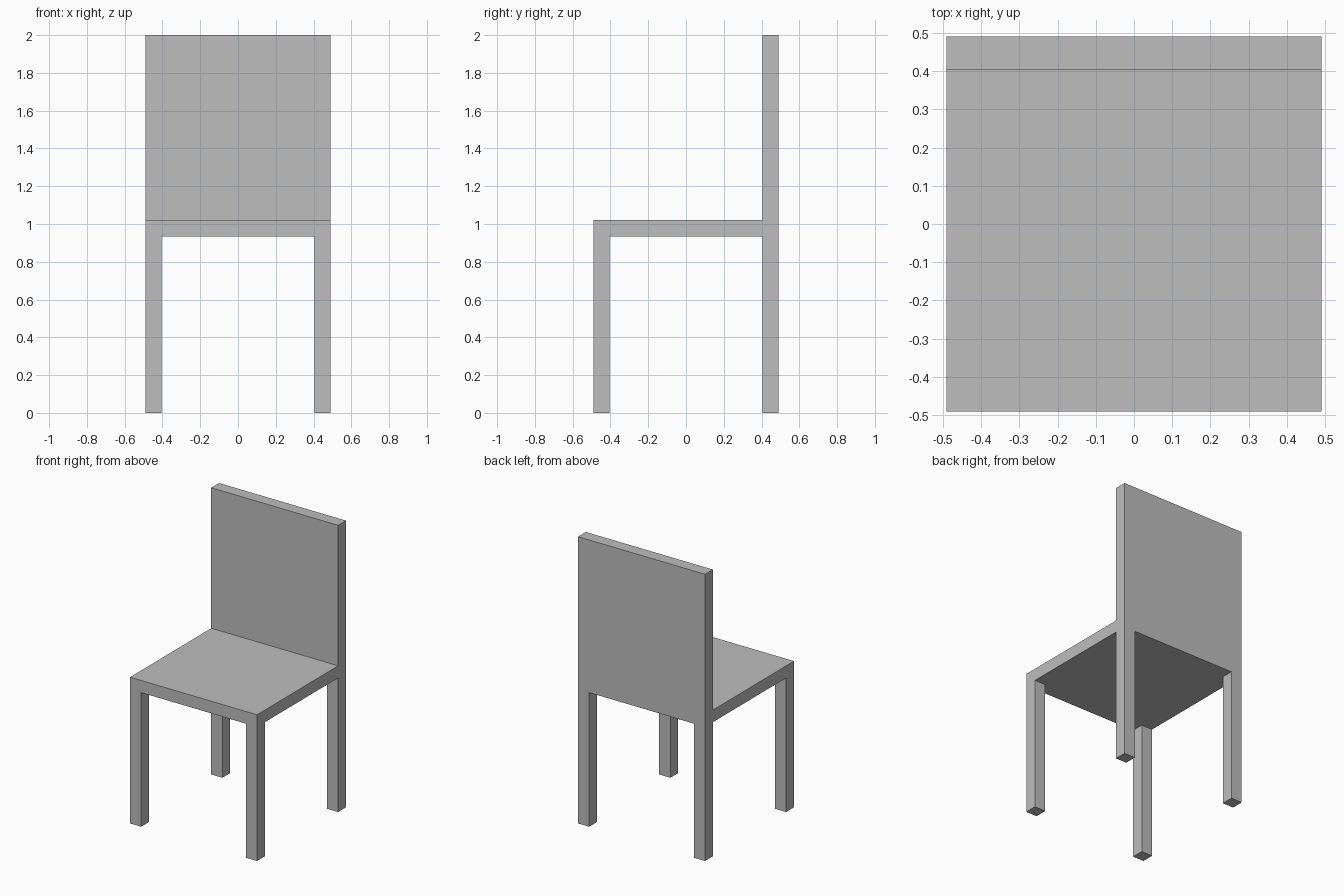
import bpy
import bmesh
import math

if "Cube" in bpy.data.objects:
    bpy.data.objects.remove(bpy.data.objects["Cube"])

HALF = 0.49                      # half width and half depth
INNER = 0.404                    # inner side of the legs and backrest
SEAT_LOW, SEAT_TOP, TOP = 0.935, 1.02, 2.0

grey = bpy.data.materials.new("grey")
grey.diffuse_color = (0.51, 0.51, 0.51, 1)
grey.use_nodes = True
grey.node_tree.nodes["Principled BSDF"].inputs["Base Color"].default_value = grey.diffuse_color

bm = bmesh.new()


def extrude(faces, z):
    """Extrude faces vertically to height z and return the new end faces."""
    geom = bmesh.ops.extrude_face_region(bm, geom=faces)["geom"]
    for v in geom:
        if isinstance(v, bmesh.types.BMVert):
            v.co.z = z
    bmesh.ops.delete(bm, geom=[f for f in faces if f.is_valid], context='FACES_ONLY')
    return [f for f in geom if isinstance(f, bmesh.types.BMFace)]


def slab_faces(z, rule):
    """Horizontal seat faces at height z whose centre satisfies the rule."""
    picked = []
    for f in bm.faces:
        c = f.calc_center_median()
        if all(abs(v.co.z - z) < 1e-4 for v in f.verts) and rule(c):
            picked.append(f)
    return picked


# Seat: a slab divided into leg corners, edge strips and a middle
cuts = (-HALF, -INNER, INNER, HALF)
rings = [[[bm.verts.new((x, y, z)) for x in cuts] for y in cuts]
         for z in (SEAT_LOW, SEAT_TOP)]
for ring in rings:
    for j in range(3):
        for i in range(3):
            bm.faces.new((ring[j][i], ring[j][i + 1], ring[j + 1][i + 1], ring[j + 1][i]))
rim = [(i, 0) for i in range(3)] + [(3, i) for i in range(3)]
rim += [(3 - i, 3) for i in range(3)] + [(0, 3 - i) for i in range(3)]
for (i, j), (k, l) in zip(rim, rim[1:] + rim[:1]):
    low, high = rings
    bm.faces.new((low[j][i], low[l][k], high[l][k], high[j][i]))

# Legs: the four corners pulled down to the floor
for sx in (-1, 1):
    for sy in (-1, 1):
        extrude(slab_faces(SEAT_LOW, lambda c: c.x * sx > INNER and c.y * sy > INNER), 0)

# Backrest: the rear strip pulled up
extrude(slab_faces(SEAT_TOP, lambda c: c.y > INNER), TOP)

# Merge flat neighbouring faces and face everything outward
bmesh.ops.recalc_face_normals(bm, faces=bm.faces[:])
bmesh.ops.dissolve_limit(bm, angle_limit=math.radians(1), verts=bm.verts[:], edges=bm.edges[:])
bmesh.ops.recalc_face_normals(bm, faces=bm.faces[:])

mesh = bpy.data.meshes.new("chair")
bm.to_mesh(mesh)
bm.free()
mesh.materials.append(grey)
chair = bpy.data.objects.new("chair", mesh)
bpy.context.collection.objects.link(chair)
